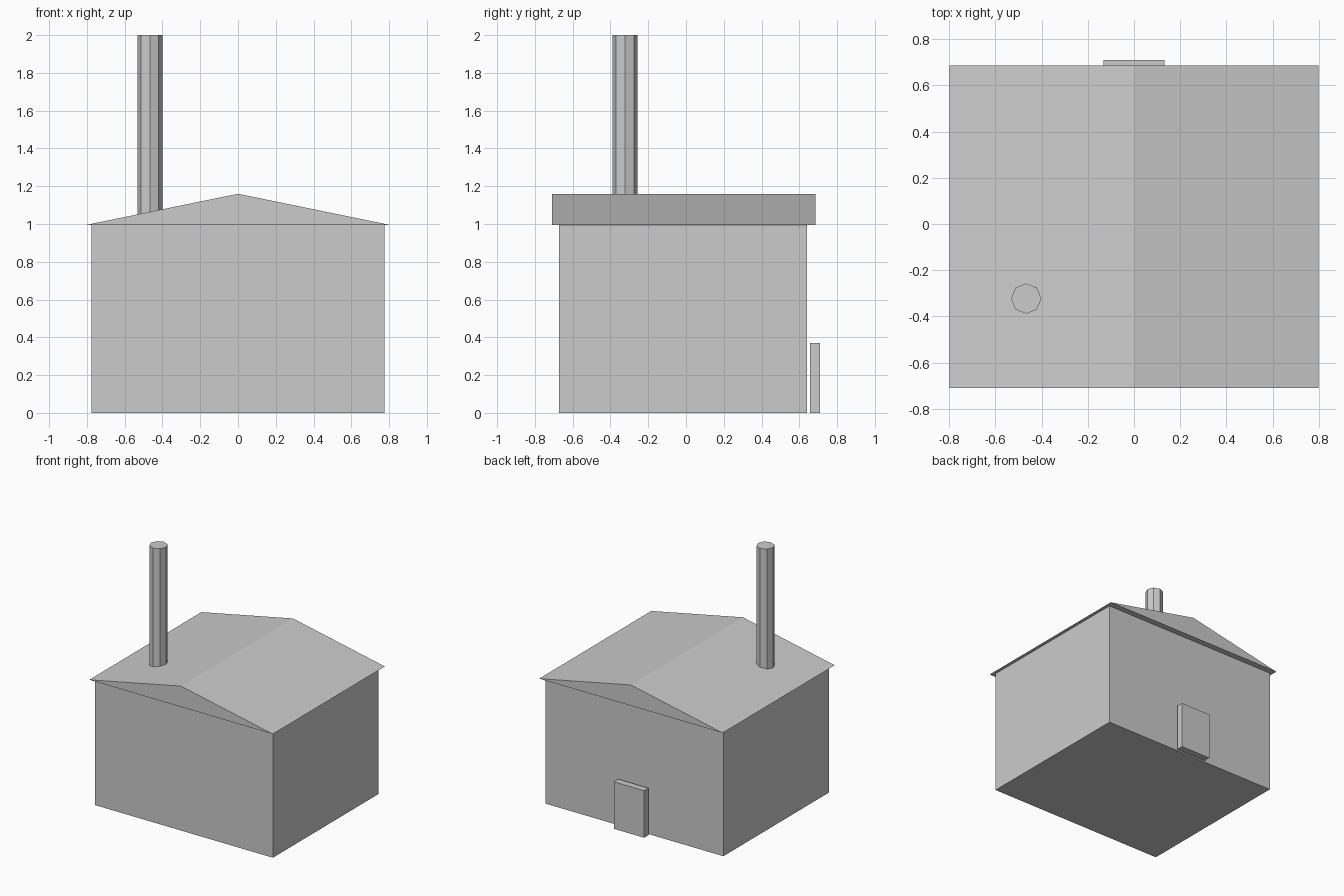
import bpy
import bmesh

default_cube = bpy.data.objects.get("Cube")
if default_cube:
    bpy.data.objects.remove(default_cube, do_unlink=True)

GREY = (0.6, 0.6, 0.6, 1.0)
grey = bpy.data.materials.new("plain_grey")
grey.use_nodes = True
grey.diffuse_color = GREY
grey.node_tree.nodes["Principled BSDF"].inputs["Base Color"].default_value = GREY


def extrude_profile(name, profile, start, depth):
    """Extrude a closed flat outline into a solid part."""
    bm = bmesh.new()
    face = bm.faces.new([bm.verts.new(p) for p in profile])
    result = bmesh.ops.extrude_face_region(bm, geom=[face])
    moved = [v for v in result["geom"] if isinstance(v, bmesh.types.BMVert)]
    bmesh.ops.translate(bm, verts=moved, vec=depth)
    bmesh.ops.translate(bm, verts=bm.verts, vec=start)
    bmesh.ops.recalc_face_normals(bm, faces=bm.faces)
    mesh = bpy.data.meshes.new(name)
    bm.to_mesh(mesh)
    bm.free()
    mesh.materials.append(grey)
    obj = bpy.data.objects.new(name, mesh)
    bpy.context.collection.objects.link(obj)
    return obj


def box(name, half_width, y0, y1, height):
    outline = [(-half_width, 0, 0), (half_width, 0, 0),
               (half_width, 0, height), (-half_width, 0, height)]
    return extrude_profile(name, outline, (0, y0, 0), (0, y1 - y0, 0))


EAVES, RIDGE = 0.996, 1.16

# House body and the door standing just off the back wall
box("walls", 0.775, -0.672, 0.641, EAVES - 0.002)
box("door", 0.132, 0.656, 0.71, 0.371)

# Low gabled roof overhanging the walls
gable = [(-0.8, 0, EAVES), (0.8, 0, EAVES), (0, 0, RIDGE)]
extrude_profile("roof", gable, (0, -0.71, 0), (0, 1.396, 0))

# Tall eight-sided chimney sunk into the roof
bottom, top = 1.0, 2.0
bpy.ops.mesh.primitive_cylinder_add(
    vertices=8, radius=0.066, depth=top - bottom,
    location=(-0.467, -0.323, (bottom + top) / 2))
chimney = bpy.context.object
chimney.name = "chimney"
chimney.data.materials.append(grey)
